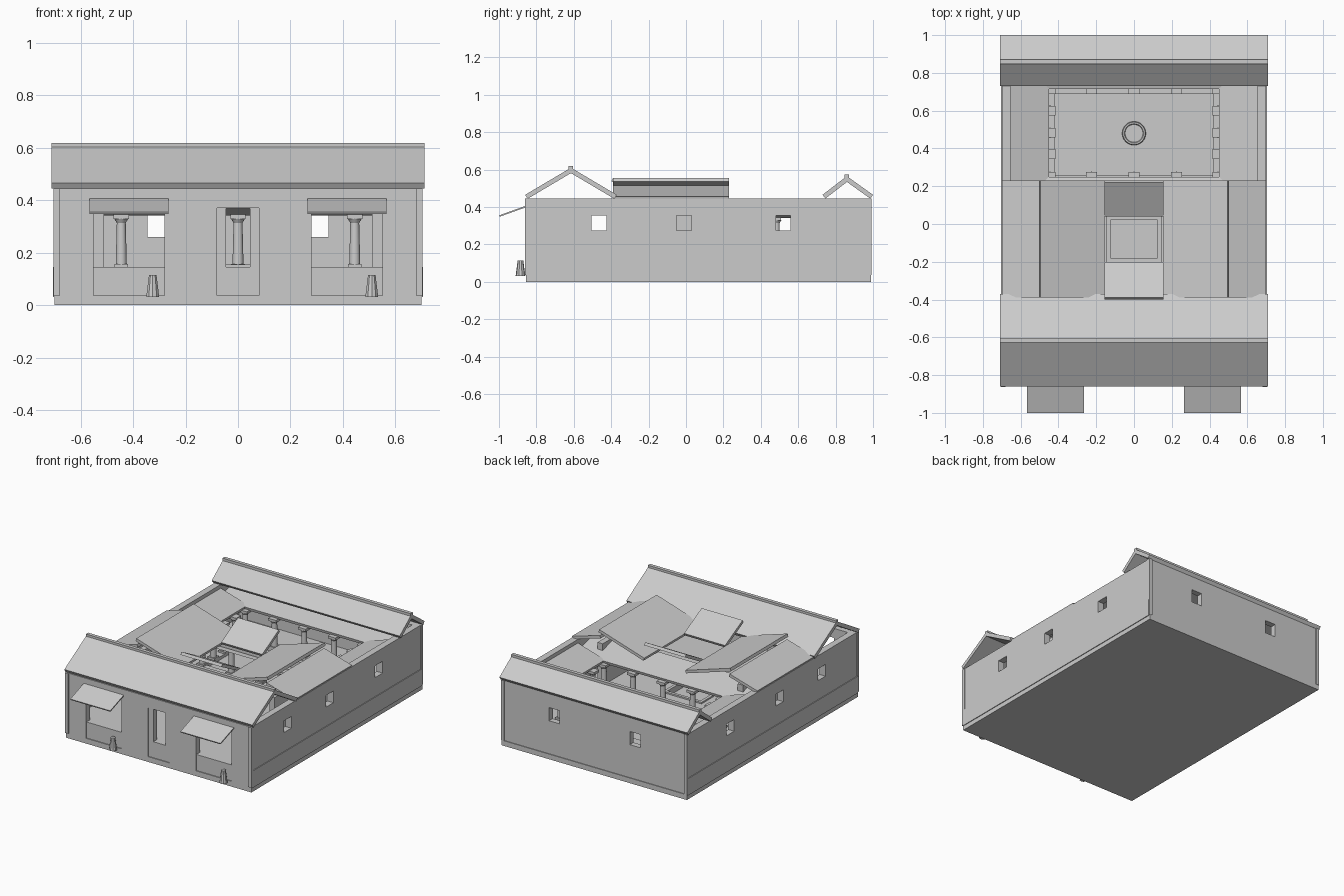
import bpy, math
from mathutils import Vector, Matrix

cube = bpy.data.objects.get("Cube")
if cube:
    bpy.data.objects.remove(cube, do_unlink=True)

plaster = bpy.data.materials.new("pale_grey_plaster")
plaster.use_nodes = True
GREY = (0.6, 0.6, 0.6, 1)
plaster.diffuse_color = GREY
plaster.node_tree.nodes["Principled BSDF"].inputs["Base Color"].default_value = GREY


def finish(name):
    ob = bpy.context.object
    ob.name = name
    ob.data.materials.append(plaster)
    return ob


def box(name, x, y, z):
    """Box from its (min, max) ranges."""
    bpy.ops.mesh.primitive_cube_add(size=1)
    ob = finish(name)
    ob.data.transform(Matrix.LocRotScale(
        Vector([sum(r) / 2 for r in (x, y, z)]), None,
        Vector([r[1] - r[0] for r in (x, y, z)])))
    return ob


def cone(name, x, y, z, r1, r2, sides=16, smooth=True):
    bpy.ops.mesh.primitive_cone_add(vertices=sides, radius1=r1, radius2=r2,
                                    depth=z[1] - z[0], location=(x, y, sum(z) / 2))
    if smooth:
        bpy.ops.object.shade_smooth_by_angle(angle=math.radians(40))
    return finish(name)


def slab(name, a, b, span, along="x", t=0.02):
    """Sloping plate: top edge from a to b as (across, z), stretched over span."""
    a, b = Vector(a), Vector(b)
    d = (b - a).normalized()
    n = Vector((-d.y, d.x))
    n = n if n.y > 0 else -n
    quad = [a, b, b - n * t, a - n * t]
    verts = [(s, p.x, p.y) if along == "x" else (p.x, s, p.y)
             for s in span for p in quad]
    faces = [(0, 1, 2, 3), (7, 6, 5, 4)]
    faces += [(i, i + 4, (i + 1) % 4 + 4, (i + 1) % 4) for i in range(4)]
    mesh = bpy.data.meshes.new(name)
    mesh.from_pydata(verts, [], faces)
    ob = bpy.data.objects.new(name, mesh)
    bpy.context.collection.objects.link(ob)
    mesh.materials.append(plaster)
    bpy.context.view_layer.objects.active = ob
    bpy.ops.object.select_all(action="DESELECT")
    ob.select_set(True)
    bpy.ops.object.mode_set(mode="EDIT")
    bpy.ops.mesh.select_all(action="SELECT")
    bpy.ops.mesh.normals_make_consistent(inside=False)
    bpy.ops.object.mode_set(mode="OBJECT")


def cut(ob, *ranges):
    """Subtract boxes from an object."""
    for r in ranges:
        cutter = box("cutter", *r)
        mod = ob.modifiers.new("opening", "BOOLEAN")
        mod.operation, mod.solver, mod.object = "DIFFERENCE", "EXACT", cutter
        bpy.context.view_layer.objects.active = ob
        bpy.ops.object.modifier_apply(modifier=mod.name)
        bpy.data.objects.remove(cutter, do_unlink=True)


def mirrored(r, side):
    return tuple(sorted(v * side for v in r))


SIDES = ((1, "right"), (-1, "left"))
TOP, FLOOR = 0.445, 0.145
WINDOW = (0.275, 0.355)

# Base and raised floor with sunken garden and rain pool
box("base", (-0.7, 0.7), (-0.855, 0.99), (0, 0.035))
floor = box("floor", (-0.66, 0.66), (-0.83, 0.95), (0.03, FLOOR))
cut(floor, ((-0.42, 0.42), (0.26, 0.69), (0.125, 0.2)),
    ((-0.125, 0.125), (-0.18, 0.02), (0.115, 0.2)))
rim = box("rain_pool_rim", (-0.145, 0.145), (-0.2, 0.04), (FLOOR - 0.01, FLOOR + 0.01))
cut(rim, ((-0.125, 0.125), (-0.18, 0.02), (0.1, 0.2)))
bpy.ops.mesh.primitive_torus_add(location=(0, 0.48, 0.14), major_radius=0.055,
                                 minor_radius=0.008, major_segments=32, minor_segments=6)
finish("garden_basin_rim")
cone("garden_basin", 0, 0.48, (0.12, 0.135), 0.055, 0.055, 32)

# Outer walls with openings
front = box("front_wall", (-0.69, 0.69), (-0.855, -0.81), (0.035, TOP))
cut(front, ((-0.045, 0.045), (-0.9, -0.7), (FLOOR, 0.368)),
    ((-0.08, 0.08), (-0.9, -0.849), (0.036, 0.37)))
back = box("back_wall", (-0.69, 0.69), (0.945, 0.985), (0.035, TOP))
for s, side in SIDES:
    cut(front, (mirrored((0.28, 0.55), s), (-0.9, -0.7), (FLOOR, 0.38)),
        (mirrored((0.28, 0.55), s), (-0.9, -0.849), (0.036, 0.2)))
    cut(back, (mirrored((0.265, 0.345), s), (0.9, 1.1), (0.26, 0.35)))
    wall = box(side + "_wall", mirrored((0.655, 0.7), s), (-0.85, 0.98), (0.035, TOP))
    for y in (-0.465, -0.01, 0.52):
        cut(wall, (mirrored((0.6, 0.8), s), (y - 0.04, y + 0.04), WINDOW))
    box(side + "_plinth", mirrored((0.69, 0.705), s), (-0.85, 0.985), (0.03, FLOOR))
    for y, end in ((-0.85, "front"), (0.98, "back")):
        box(end + "_" + side + "_corner_post", mirrored((0.68, 0.704), s),
            (y - 0.012, y + 0.012), (0.035, TOP))
    # Inner room wall beside the atrium
    box(side + "_atrium_wall", mirrored((0.51, 0.55), s), (-0.39, 0.17), (FLOOR, 0.43))

# Front and back gabled roofs, open at the ends
for name, outer, ridge, inner, z in (("front", -0.86, -0.615, -0.37, 0.61),
                                     ("back", 1.0, 0.86, 0.73, 0.565)):
    for part, y in (("outer", outer), ("inner", inner)):
        slab(name + "_roof_" + part, (y, 0.465), (ridge, z), (-0.71, 0.71), t=0.025)
    box(name + "_ridge_cap", (-0.71, 0.71), (ridge - 0.012, ridge + 0.012), (z - 0.015, z + 0.008))

# Atrium roofs falling inwards to the open centre
ATRIUM = (-0.39, 0.23)
for s, side in SIDES:
    slab(side + "_atrium_roof_inner", (s * 0.155, 0.45), (s * 0.495, 0.555), ATRIUM, "y")
    slab(side + "_atrium_roof_outer", (s * 0.49, 0.515), (s * 0.7, 0.455), ATRIUM, "y")
slab("atrium_roof_front", (-0.2, 0.455), (-0.39, 0.555), (-0.155, 0.155))
slab("atrium_roof_back", (0.04, 0.455), (0.22, 0.555), (-0.155, 0.155))

# Low garden porch roofs
for s, side in SIDES:
    slab(side + "_porch_roof", (s * 0.45, 0.36), (s * 0.655, 0.42), (0.23, 0.75), "y")
slab("front_porch_roof", (0.25, 0.36), (0.05, 0.42), (-0.655, 0.655))
slab("back_porch_roof", (0.715, 0.36), (0.945, 0.42), (-0.655, 0.655))


# Garden columns
def column(x, y):
    box("column_foot", (x - 0.026, x + 0.026), (y - 0.026, y + 0.026), (0.12, 0.157))
    cone("column_shaft", x, y, (0.155, 0.315), 0.021, 0.017)
    cone("column_neck", x, y, (0.313, 0.33), 0.017, 0.027)
    box("column_capital", (x - 0.029, x + 0.029), (y - 0.026, y + 0.026), (0.328, 0.345))


for x in (-0.445, -0.225, 0, 0.225, 0.445):
    for y in (0.25, 0.715):
        column(x, y)
for x in (-0.445, 0.445):
    for y in (0.37, 0.483, 0.6):
        column(x, y)

# Shop awnings and kerb stones
for s, side in SIDES:
    slab(side + "_awning", (-1.0, 0.355), (-0.855, 0.407), mirrored((0.265, 0.567), s), t=0.008)
for x in (-0.325, 0.51):
    cone("kerb_stone", x, -0.885, (0.03, 0.115), 0.026, 0.015, 10, False)
